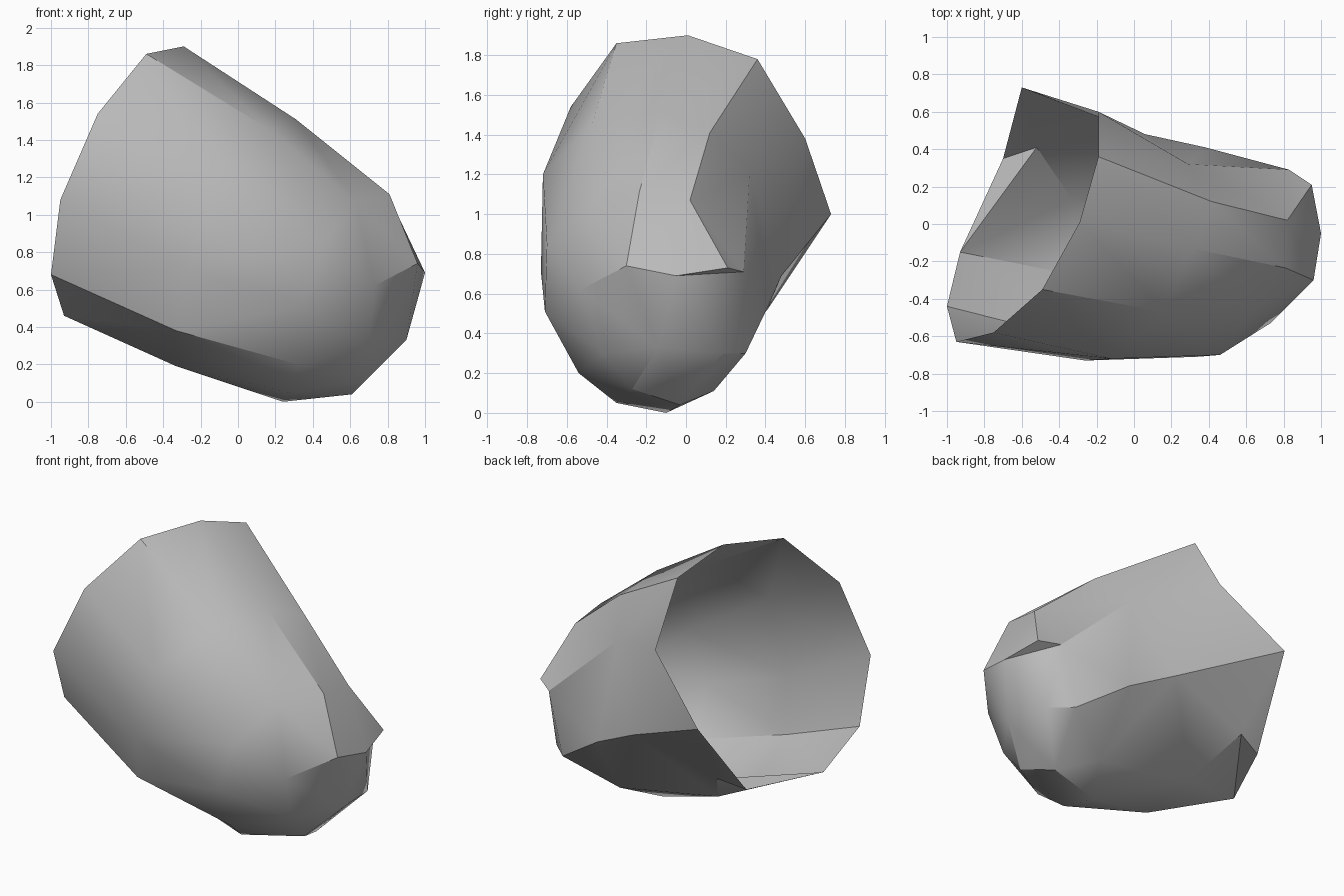
import bpy, bmesh, math
from mathutils import Vector

cube = bpy.data.objects.get("Cube")
if cube:
    bpy.data.objects.remove(cube, do_unlink=True)


def stitch(bm, first, second):
    """Skin the gap between two neighbouring paths, always across the shorter diagonal."""
    i = j = 0
    while i < len(first) - 1 or j < len(second) - 1:
        a, b = first[i], second[j]
        step_first = j == len(second) - 1
        if not step_first and i < len(first) - 1:
            across_first = (first[i + 1].co - b.co).length
            across_second = (second[j + 1].co - a.co).length
            step_first = across_first <= across_second
        if step_first:
            i += 1
            corners = {a, b, first[i]}
        else:
            j += 1
            corners = {a, b, second[j]}
        # Paths that share points leave no gap to fill
        if len(corners) == 3 and not bm.faces.get(list(corners)):
            bm.faces.new(list(corners))


def shell_from_paths(name, paths, material):
    """Loft an open shell through a closed loop of paths that meet at the toe."""
    bm = bmesh.new()
    shared = {}

    def vertex(point):
        if point not in shared:
            shared[point] = bm.verts.new(Vector(point))
        return shared[point]

    rows = [[vertex(point) for point in path] for path in paths]
    for index, row in enumerate(rows):
        stitch(bm, row, rows[(index + 1) % len(rows)])
    bmesh.ops.recalc_face_normals(bm, faces=bm.faces)
    # Make the normals point outward, judged by the tip of the toe
    bm.normal_update()
    tip = shared[paths[0][-1]]
    if tip.normal.x < 0:
        bmesh.ops.reverse_faces(bm, faces=bm.faces)
    mesh = bpy.data.meshes.new(name)
    bm.to_mesh(mesh)
    bm.free()
    mesh.materials.append(material)
    shell = bpy.data.objects.new(name, mesh)
    bpy.context.collection.objects.link(shell)
    bpy.ops.object.select_all(action="DESELECT")
    shell.select_set(True)
    bpy.context.view_layer.objects.active = shell
    bpy.ops.object.shade_smooth_by_angle(angle=math.radians(30))
    return shell


def flat_material(name, value):
    material = bpy.data.materials.new(name)
    material.use_nodes = True
    color = (value, value, value, 1)
    material.diffuse_color = color
    material.node_tree.nodes["Principled BSDF"].inputs["Base Color"].default_value = color
    return material


# Corner points around the blunt toe, shared by several paths
toe_tip = (1, -.05, .69)
toe_front = (.96, -.3, .74)
toe_back = (.95, .21, .73)
toe_heel = (.85, .18, .3)
toe_under = (.9, -.14, .33)
toe_sole = (.61, -.03, .04)
toe_cheek = (.73, -.53, .62)
belly = (-.33, -.27, .19)
low_rim = (-.93, -.15, .46)

# Each path runs from the open rim to the toe
top_front = [(-.49, -.35, 1.86), (.16, -.47, 1.46), (.63, -.46, 1.07), toe_front, toe_tip]
top_middle = [(-.29, .01, 1.9), (.31, -.13, 1.51), (.81, -.235, 1.11), toe_front, toe_tip]
top_back = [(-.19, .36, 1.78), (.415, .12, 1.41), (.82, .02, 1.07), toe_back, toe_tip]
back_fold = [(-.19, .6, 1.38), (.29, .32, 1.21), (.83, .29, .71), toe_back, toe_tip]
back_ridge = [(-.6, .73, 1), (.06, .48, .69), (.38, .41, .53), (.72, .3, .3), toe_heel, toe_tip]
back_under = [(-.7, .35, .47), (-.52, .41, .52), (-.33, .13, .24), (.4, .14, .11),
              toe_sole, toe_under, toe_tip]
sole_back = [low_rim, belly, (.24, -.1, 0), toe_sole, toe_under, toe_tip]
sole_front = [low_rim, belly, (.27, -.35, .05), (.69, -.27, .12), toe_under, toe_tip]
front_under = [(-1, -.44, .68), (-.33, -.61, .38), (.32, -.54, .2), (.7, -.42, .3),
               toe_under, toe_tip]
front_low = [(-.95, -.63, 1.08), (-.26, -.73, .71), (.34, -.71, .51), toe_cheek,
             toe_front, toe_tip]
front_high = [(-.75, -.58, 1.54), (-.12, -.72, 1.2), (.46, -.7, .85), toe_cheek,
              toe_front, toe_tip]

grey = flat_material("plain grey", .5)
shell_from_paths("open_shell",
                 [top_front, top_middle, top_back, back_fold, back_ridge, back_under,
                  sole_back, sole_front, front_under, front_low, front_high], grey)
